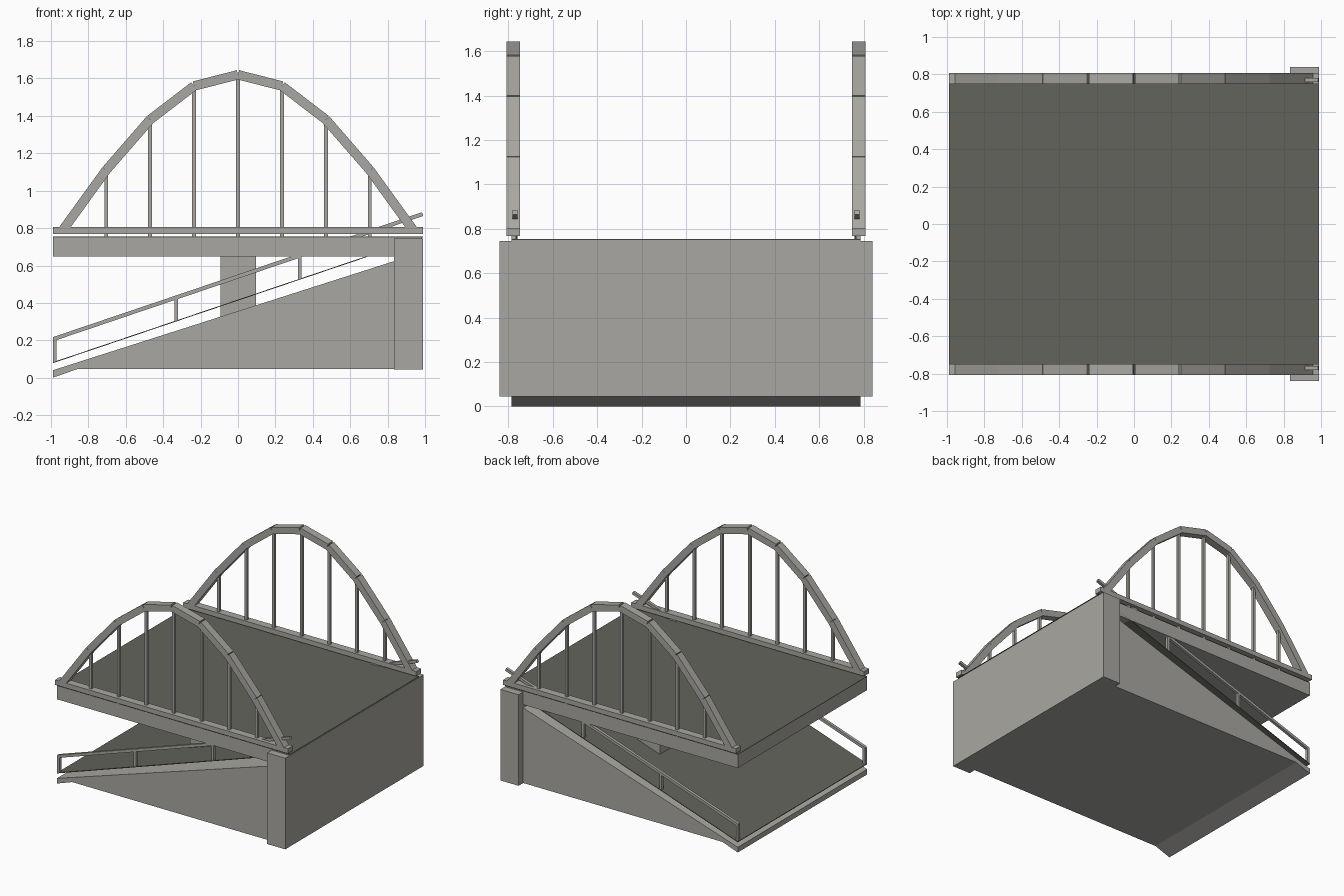
import bpy, math
from mathutils import Vector

if "Cube" in bpy.data.objects:
    bpy.data.objects.remove(bpy.data.objects["Cube"])


def material(name, rgb):
    m = bpy.data.materials.new(name)
    m.diffuse_color = (*rgb, 1)
    m.use_nodes = True
    m.node_tree.nodes["Principled BSDF"].inputs["Base Color"].default_value = m.diffuse_color
    return m


CONCRETE = material("light_concrete", (0.40, 0.39, 0.36))
ASPHALT = material("dark_asphalt", (0.127, 0.127, 0.109))


def extrude_profile(name, pts, y0, y1, mat):
    """Solid made by sweeping an x-z outline from y0 to y1."""
    n = len(pts)
    verts = [(x, y0, z) for x, z in pts] + [(x, y1, z) for x, z in pts]
    faces = [tuple(range(n)), tuple(range(2 * n - 1, n - 1, -1))]
    faces += [(i, i + n, (i + 1) % n + n, (i + 1) % n) for i in range(n)]
    me = bpy.data.meshes.new(name)
    me.from_pydata(verts, [], faces)
    me.materials.append(mat)
    ob = bpy.data.objects.new(name, me)
    bpy.context.collection.objects.link(ob)
    return ob


def box(name, x0, x1, y0, y1, z0, z1, mat=CONCRETE):
    return extrude_profile(name, [(x0, z0), (x1, z0), (x1, z1), (x0, z1)], y0, y1, mat)


def bar(name, a, b, thick, y0, y1, mat=CONCRETE):
    """Square-ended bar between two x-z points."""
    a, b = Vector(a), Vector(b)
    d = (b - a).normalized()
    n = Vector((-d.y, d.x)) * thick / 2
    pts = [tuple(p) for p in (a - n, b - n, b + n, a + n)]
    return extrude_profile(name, pts, y0, y1, mat)


# Abutment, ramp body and central pier
box("abutment", 0.835, 0.99, -0.84, 0.84, 0.045, 0.745)
extrude_profile("ramp_body", [(-0.99, 0.005), (-0.86, 0.046), (0.84, 0.046),
                              (0.84, 0.625), (-0.99, 0.04)], -0.785, 0.785, CONCRETE)
box("pier", -0.093, 0.097, -0.45, 0.45, 0.3, 0.74)

# Upper deck with its road surface
box("deck_slab", -0.99, 0.985, -0.785, 0.785, 0.648, 0.75)
box("deck_road", -0.99, 0.99, -0.785, 0.785, 0.75, 0.754, ASPHALT)

# Thin road sheet above the ramp
SLOPE = 0.338


def ramp_z(x):
    return 0.081 + SLOPE * (x + 0.99)


extrude_profile("ramp_road", [(-0.99, 0.078), (0.95, ramp_z(0.95) - 0.003),
                              (0.95, ramp_z(0.95) + 0.002), (-0.99, 0.083)],
                -0.785, 0.785, ASPHALT)

# Arch centreline, one half listed and mirrored
half = [(0, 1.62), (0.235, 1.56), (0.47, 1.38), (0.705, 1.11), (0.94, 0.785)]
arch = [(-x, z) for x, z in reversed(half[1:])] + half

for side, s in (("front", -1), ("back", 1)):
    def span(c, w):
        return s * c - w / 2, s * c + w / 2

    # Bottom chord, arch segments and hangers
    ya, yb = span(0.778, 0.06)
    box(f"{side}_chord", -0.99, 0.99, ya, yb, 0.768, 0.805)
    for i in range(len(arch) - 1):
        bar(f"{side}_arch_{i}", arch[i], arch[i + 1], 0.05, ya, yb)
    ya, yb = span(0.775, 0.02)
    for i, (x, z) in enumerate(arch[1:-1]):
        box(f"{side}_hanger_{i}", x - 0.01, x + 0.01, ya, yb, 0.75, z)

    # Sloping handrail and its posts
    ya, yb = span(0.77, 0.022)
    bar(f"{side}_handrail", (-0.987, 0.207), (0.987, 0.875), 0.021, ya, yb)
    for i, x in enumerate((-0.98, -0.33, 0.33)):
        box(f"{side}_rail_post_{i}", x - 0.01, x + 0.01, ya, yb,
            ramp_z(x), ramp_z(x) + 0.125)

# Ramp toe sits on the ground
for ob in bpy.data.objects:
    if ob.name == "ramp_body":
        for v in ob.data.vertices:
            if v.co.z < 0.01:
                v.co.z = 0.0
